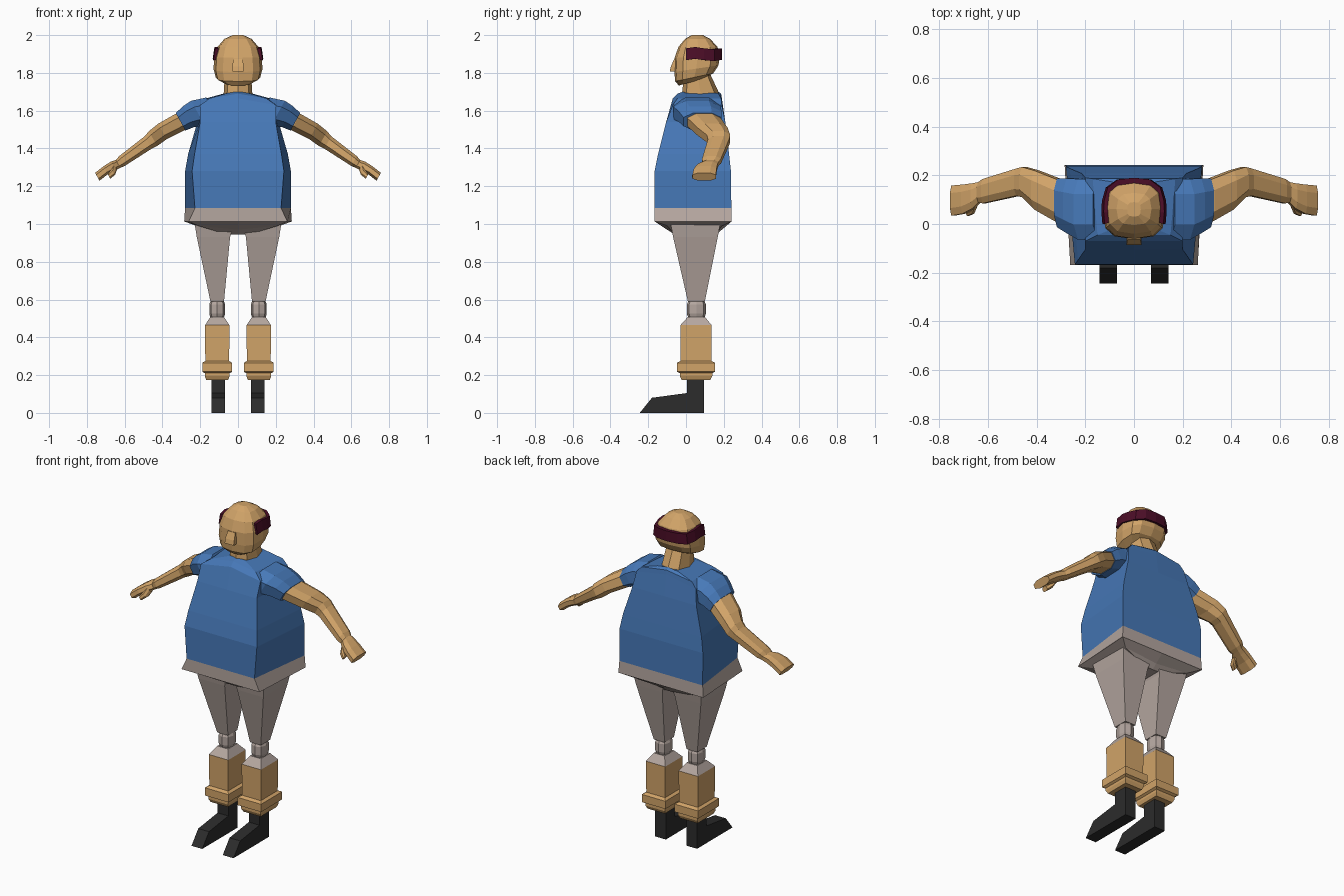
import bpy, bmesh, math


def material(name, rgb):
    m = bpy.data.materials.new(name)
    m.diffuse_color = (*rgb, 1)
    return m


SKIN = material("skin", (0.64, 0.37, 0.14))
BLUE = material("shirt blue", (0.062, 0.19, 0.48))
GREY = material("trouser grey", (0.46, 0.385, 0.35))
BLACK = material("boot black", (0.025, 0.025, 0.025))
RED = material("dark red", (0.07, 0.004, 0.02))


def loft(name, rings, *mats, rule=None):
    """Skin a list of equal-length point rings and cap both ends."""
    bm = bmesh.new()
    loops = [[bm.verts.new(p) for p in r] for r in rings]
    n = len(loops[0])
    for a, b in zip(loops, loops[1:]):
        for i in range(n):
            j = (i + 1) % n
            bm.faces.new((a[i], a[j], b[j], b[i]))
    bm.faces.new(loops[0][::-1])
    bm.faces.new(loops[-1])
    bmesh.ops.recalc_face_normals(bm, faces=bm.faces)
    if rule:
        for f in bm.faces:
            f.material_index = rule(f.calc_center_median())
    me = bpy.data.meshes.new(name)
    bm.to_mesh(me)
    bm.free()
    for m in mats:
        me.materials.append(m)
    ob = bpy.data.objects.new(name, me)
    bpy.context.collection.objects.link(ob)
    return ob


def rect(x0, x1, y0, y1, z):
    return [(x0, y0, z), (x1, y0, z), (x1, y1, z), (x0, y1, z)]


def oval(hw, yf, yb, zf, zb, n=12, power=0.7):
    """Rounded-square ring, tilted from front height zf to back height zb."""
    pts = []
    for i in range(n):
        a = 2 * math.pi * i / n
        c, s = math.cos(a), math.sin(a)
        x = math.copysign(abs(c) ** power, c)
        y = math.copysign(abs(s) ** power, s)
        t = (y + 1) / 2
        pts.append((hw * x, yf + (yb - yf) * t, zf + (zb - zf) * t))
    return pts


def body_ring(fx, fy, bx, by, z, drop=0.0):
    """Six-point torso ring; drop lowers the outer corners."""
    return [(0, fy, z), (fx, fy, z - drop), (bx, by, z - drop),
            (0, by, z), (-bx, by, z - drop), (-fx, fy, z - drop)]


# Shirt with a grey hem
loft("shirt", [
    body_ring(0.262, -0.168, 0.285, 0.242, 1.012),
    body_ring(0.228, -0.168, 0.28, 0.24, 1.085),
    body_ring(0.243, -0.166, 0.28, 0.238, 1.28),
    body_ring(0.23, -0.148, 0.264, 0.228, 1.37),
    body_ring(0.2, -0.105, 0.215, 0.208, 1.54),
    body_ring(0.2, -0.07, 0.2, 0.19, 1.665, 0.035),
    body_ring(0.15, -0.045, 0.17, 0.186, 1.69, 0.025),
    body_ring(0.06, -0.01, 0.07, 0.17, 1.702, 0.01),
], BLUE, GREY, rule=lambda c: 1 if c.z < 1.08 else 0)

# Underside of the hips
loft("hips", [
    body_ring(0.26, -0.165, 0.283, 0.241, 1.013),
    body_ring(0.21, -0.10, 0.22, 0.19, 0.97, -0.02),
    body_ring(0.06, -0.06, 0.06, 0.16, 0.945),
], GREY)

# Neck and head
loft("neck", [oval(0.08, -0.02, 0.182, 1.66, 1.66, 8, 0.8),
              oval(0.075, -0.02, 0.172, 1.70, 1.70, 8, 0.8),
              oval(0.07, -0.01, 0.13, 1.79, 1.79, 8, 0.8)], SKIN)
loft("head", [oval(*r) for r in (
    (0.07, -0.038, 0.09, 1.733, 1.768),
    (0.118, -0.057, 0.145, 1.755, 1.798),
    (0.13, -0.062, 0.172, 1.805, 1.84),
    (0.125, -0.06, 0.18, 1.88, 1.89),
    (0.108, -0.04, 0.166, 1.938, 1.938),
    (0.072, -0.005, 0.128, 1.98, 1.98),
    (0.028, 0.03, 0.09, 2.0, 2.0))], SKIN)
loft("nose", [rect(-0.03, 0.03, -0.086, -0.04, 1.808),
              rect(-0.03, 0.03, -0.08, -0.04, 1.835),
              rect(-0.025, 0.025, -0.062, -0.04, 1.875)], SKIN)

# Headband: a strip wrapped round the back of the head
half = [(0.13, 0.0, 0), (0.134, 0.05, 0.007), (0.132, 0.095, 0),
        (0.116, 0.15, -0.006), (0.07, 0.183, 0)]
path = half + [(0, 0.19, 0)] + [(-x, y, d) for x, y, d in half[::-1]]
loft("headband", [
    [(x, y, 1.868 + d), (x * 0.93, y, 1.93 + d),
     (x * 0.8, y * 0.85 + 0.005, 1.93 + d), (x * 0.8, y * 0.85 + 0.005, 1.868 + d)]
    for x, y, d in path], RED)


def arm_ring(s, x, y, z, h, w):
    """Octagon across the sloping arm: h along its normal, w along y."""
    k = 0.5
    shape = [(1, k), (k, 1), (-k, 1), (-1, k), (-1, -k), (-k, -1), (k, -1), (1, -k)]
    return [(s * (x + 0.48 * h * v), y + w * u, z + 0.87 * h * v) for u, v in shape]


def leg_ring(s, cx, cy, hx, hy, z):
    return rect(s * cx - hx, s * cx + hx, cy - hy, cy + hy, z)


for s, side in ((1, "left"), (-1, "right")):
    # Sleeve
    loft(side + "_sleeve", [
        arm_ring(s, 0.13, 0.06, 1.60, 0.08, 0.125),
        arm_ring(s, 0.212, 0.06, 1.587, 0.075, 0.125),
        arm_ring(s, 0.262, 0.075, 1.568, 0.063, 0.113),
        arm_ring(s, 0.304, 0.087, 1.541, 0.053, 0.1)], BLUE)
    # Arm and hand
    loft(side + "_arm", [arm_ring(s, *r) for r in (
        (0.285, 0.092, 1.55, 0.045, 0.085),
        (0.306, 0.095, 1.54, 0.05, 0.088),
        (0.40, 0.14, 1.490, 0.047, 0.08),
        (0.45, 0.172, 1.452, 0.045, 0.062),
        (0.475, 0.172, 1.432, 0.038, 0.056),
        (0.615, 0.135, 1.333, 0.03, 0.05),
        (0.635, 0.13, 1.318, 0.024, 0.042),
        (0.66, 0.115, 1.308, 0.026, 0.052),
        (0.70, 0.102, 1.285, 0.024, 0.06),
        (0.745, 0.096, 1.25, 0.024, 0.062))], SKIN)
    loft(side + "_thumb", [arm_ring(s, *r) for r in (
        (0.65, 0.09, 1.305, 0.02, 0.02),
        (0.66, 0.065, 1.275, 0.018, 0.022),
        (0.683, 0.05, 1.252, 0.014, 0.018))], SKIN)
    # Trouser leg down to the knee
    loft(side + "_thigh", [leg_ring(s, *r) for r in (
        (0.125, 0.05, 0.105, 0.132, 1.005),
        (0.13, 0.05, 0.088, 0.118, 0.93),
        (0.11, 0.055, 0.036, 0.045, 0.59))], GREY)
    knee = [(0.036, 0.59), (0.042, 0.575), (0.042, 0.525), (0.036, 0.505)]
    loft(side + "_knee", [
        [(s * 0.11 + r * x, 0.055 + 1.2 * r * y, z) for x, y, _ in oval(1, -1, 1, 0, 0, 8, 0.8)]
        for r, z in knee], GREY)
    loft(side + "_knee_flare", [leg_ring(s, 0.11, 0.055, 0.036, 0.045, 0.508),
                                leg_ring(s, 0.11, 0.053, 0.065, 0.083, 0.464)], GREY)
    # Shin guard with a stepped cuff
    loft(side + "_shin", [leg_ring(s, 0.11, 0.053, hx, hy, z) for hx, hy, z in (
        (0.065, 0.083, 0.464), (0.063, 0.081, 0.275), (0.079, 0.101, 0.265),
        (0.079, 0.101, 0.218), (0.066, 0.086, 0.21), (0.066, 0.086, 0.195),
        (0.058, 0.076, 0.175))], SKIN)
    # Boot: side profile given width
    boot = [(0.095, 0), (0.095, 0.18), (0.005, 0.18), (0.005, 0.105),
            (-0.18, 0.08), (-0.245, 0)]
    loft(side + "_boot", [[(s * 0.105 + dx, y, z) for y, z in boot]
                          for dx in (-0.036, 0.036)], BLACK)
